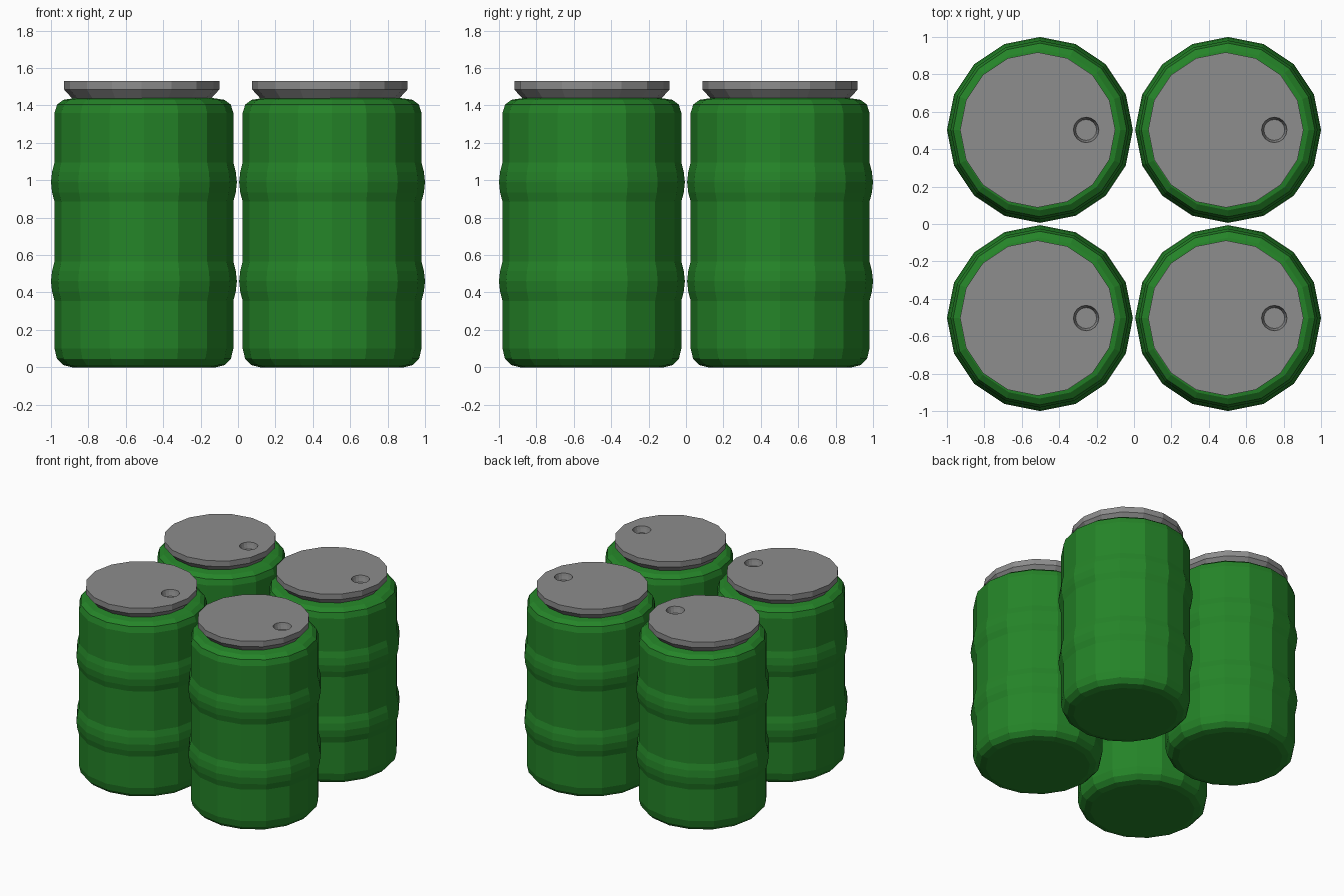
import bpy, bmesh
from math import sin, cos, tau

if "Cube" in bpy.data.objects:
    bpy.data.objects.remove(bpy.data.objects["Cube"])

SIDES = 16
C = 0.503          # barrel centre distance from the axes


def lathe(name, profile, mat, sides=SIDES):
    """Closed solid of revolution from (radius, z) points, bottom to top."""
    bm = bmesh.new()
    rings = [[bm.verts.new((r * cos(tau * i / sides), r * sin(tau * i / sides), z))
              for i in range(sides)] for r, z in profile]
    for a, b in zip(rings, rings[1:]):
        for i in range(sides):
            j = (i + 1) % sides
            bm.faces.new((a[i], a[j], b[j], b[i]))
    bm.faces.new(rings[0][::-1])
    bm.faces.new(rings[-1])
    mesh = bpy.data.meshes.new(name)
    bm.to_mesh(mesh)
    bm.free()
    mesh.materials.append(mat)
    ob = bpy.data.objects.new(name, mesh)
    bpy.context.collection.objects.link(ob)
    return ob


def material(name, rgb):
    mat = bpy.data.materials.new(name)
    mat.diffuse_color = (*rgb, 1)
    mat.use_nodes = True
    mat.node_tree.nodes["Principled BSDF"].inputs["Base Color"].default_value = mat.diffuse_color
    return mat


green = material("green_paint", (0.018, 0.231, 0.021))
grey = material("dark_grey", (0.266, 0.266, 0.266))

# barrel body with two raised hoops and rounded rims
hoop = [(0.478, -0.105), (0.491, -0.055), (0.497, 0), (0.491, 0.055), (0.478, 0.105)]
body_profile = [(0.385, 0), (0.432, 0.012), (0.465, 0.045), (0.478, 0.1)]
for zc in (0.46, 0.99):
    body_profile += [(r, zc + z) for r, z in hoop]
body_profile += [(0.478, 1.36), (0.464, 1.405), (0.43, 1.43), (0.37, 1.439)]
body = lathe("barrel_body", body_profile, green)

# lid flaring outwards to a vertical edge
lid = lathe("barrel_lid", [(0.365, 1.43), (0.415, 1.485), (0.415, 1.53)], grey)
lid.location.x = -0.012

# round filler hole sunk into the lid
cutter = lathe("hole_cutter", [(0.056, 1.48), (0.064, 1.51), (0.068, 1.53), (0.072, 1.56)], grey)
cutter.location.x = 0.247
cutter.hide_render = True
mod = lid.modifiers.new("hole", 'BOOLEAN')
mod.operation = 'DIFFERENCE'
mod.solver = 'EXACT'
mod.object = cutter
bpy.context.view_layer.update()
deps = bpy.context.evaluated_depsgraph_get()
lid_mesh = bpy.data.meshes.new_from_object(lid.evaluated_get(deps))
lid.modifiers.clear()
lid.data = lid_mesh
bpy.data.objects.remove(cutter)

# four barrels in a square
for name, ob in (("barrel_body", body), ("barrel_lid", lid)):
    dx = ob.location.x
    for n, (sx, sy) in enumerate([(-1, -1), (1, -1), (-1, 1), (1, 1)]):
        item = ob
        if n:
            item = ob.copy()
            bpy.context.collection.objects.link(item)
        item.name = f"{name}_{n + 1}"
        item.location = (sx * C + dx, sy * C, 0)
